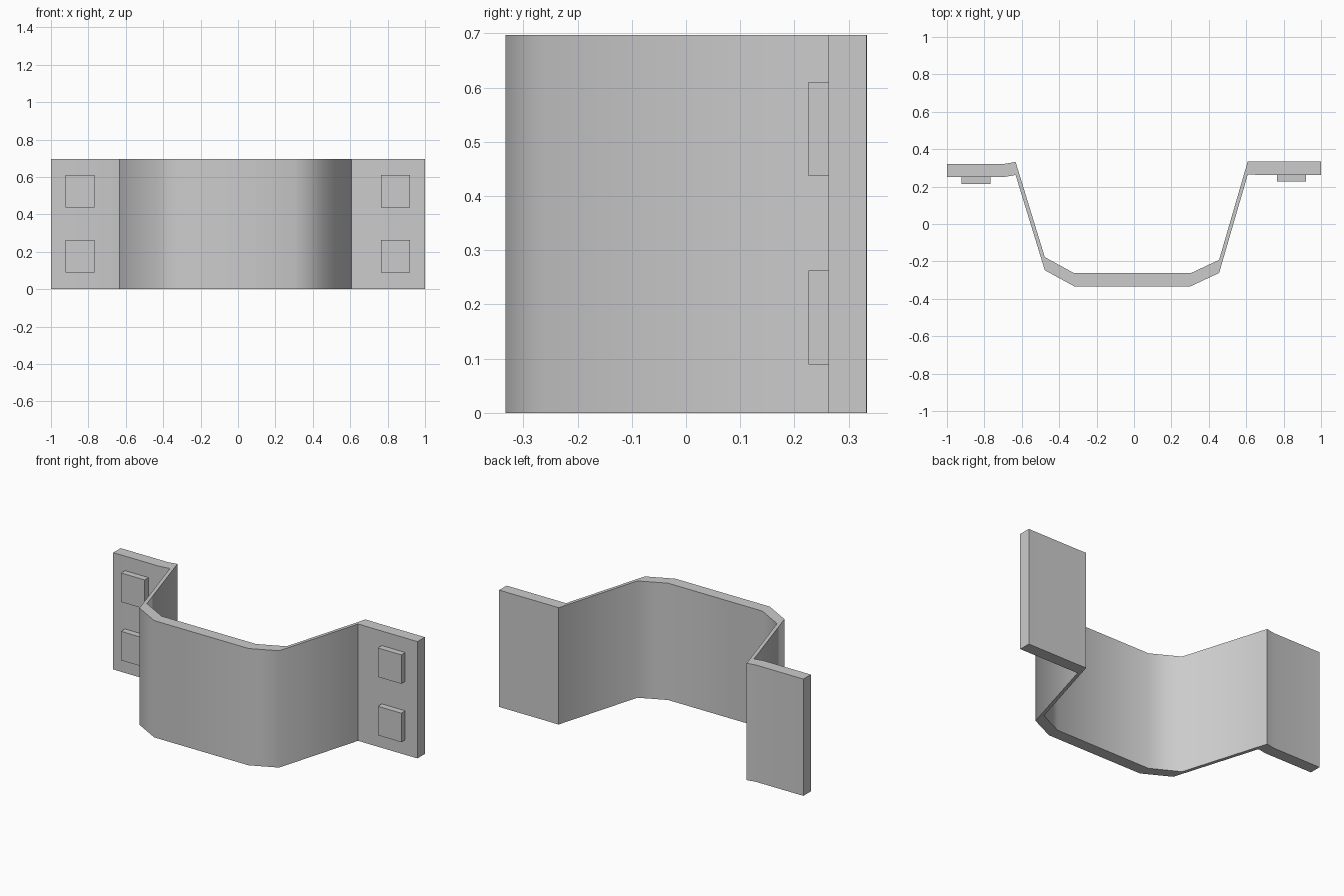
import bpy, bmesh
from math import radians

if "Cube" in bpy.data.objects:
    bpy.data.objects.remove(bpy.data.objects["Cube"])

HEIGHT = 0.697
THICK = 0.07

# Front edge of the bent strip, seen from above
PROFILE = [(-1.0, 0.252), (-0.69, 0.252), (-0.633, 0.262), (-0.477, -0.247),
           (-0.32, -0.333), (0.303, -0.333), (0.455, -0.262), (0.608, 0.264),
           (0.665, 0.263), (1.0, 0.263)]


def finish(bm, name, angle):
    bmesh.ops.recalc_face_normals(bm, faces=bm.faces)
    mesh = bpy.data.meshes.new(name)
    bm.to_mesh(mesh)
    bm.free()
    obj = bpy.data.objects.new(name, mesh)
    bpy.context.collection.objects.link(obj)
    bpy.ops.object.select_all(action='DESELECT')
    obj.select_set(True)
    bpy.context.view_layer.objects.active = obj
    bpy.ops.object.shade_smooth_by_angle(angle=radians(angle))
    return obj


# Bent strap: the profile given constant depth along y, extruded upward
bm = bmesh.new()
rings = [[bm.verts.new((x, y + dy, z)) for dy, z in
          ((0, 0), (THICK, 0), (THICK, HEIGHT), (0, HEIGHT))] for x, y in PROFILE]
for a, b in zip(rings, rings[1:]):
    for i in range(4):
        j = (i + 1) % 4
        bm.faces.new((a[i], a[j], b[j], b[i]))
bm.faces.new(rings[0])
bm.faces.new(rings[-1])
finish(bm, "bent_strap", 50)


# Square bolt pads on the front of both flanges
def pad(name, x, y_front, z):
    bm = bmesh.new()
    bmesh.ops.create_cube(bm, size=1)
    bmesh.ops.scale(bm, vec=(0.155, 0.06, 0.173), verts=bm.verts)
    bmesh.ops.translate(bm, vec=(x, y_front + 0.03, z), verts=bm.verts)
    finish(bm, name, 30)


for side, x, y in (("left", -0.845, 0.215), ("right", 0.842, 0.226)):
    for level, z in (("lower", 0.176), ("upper", 0.524)):
        pad(f"{side}_{level}_bolt_pad", x, y, z)
